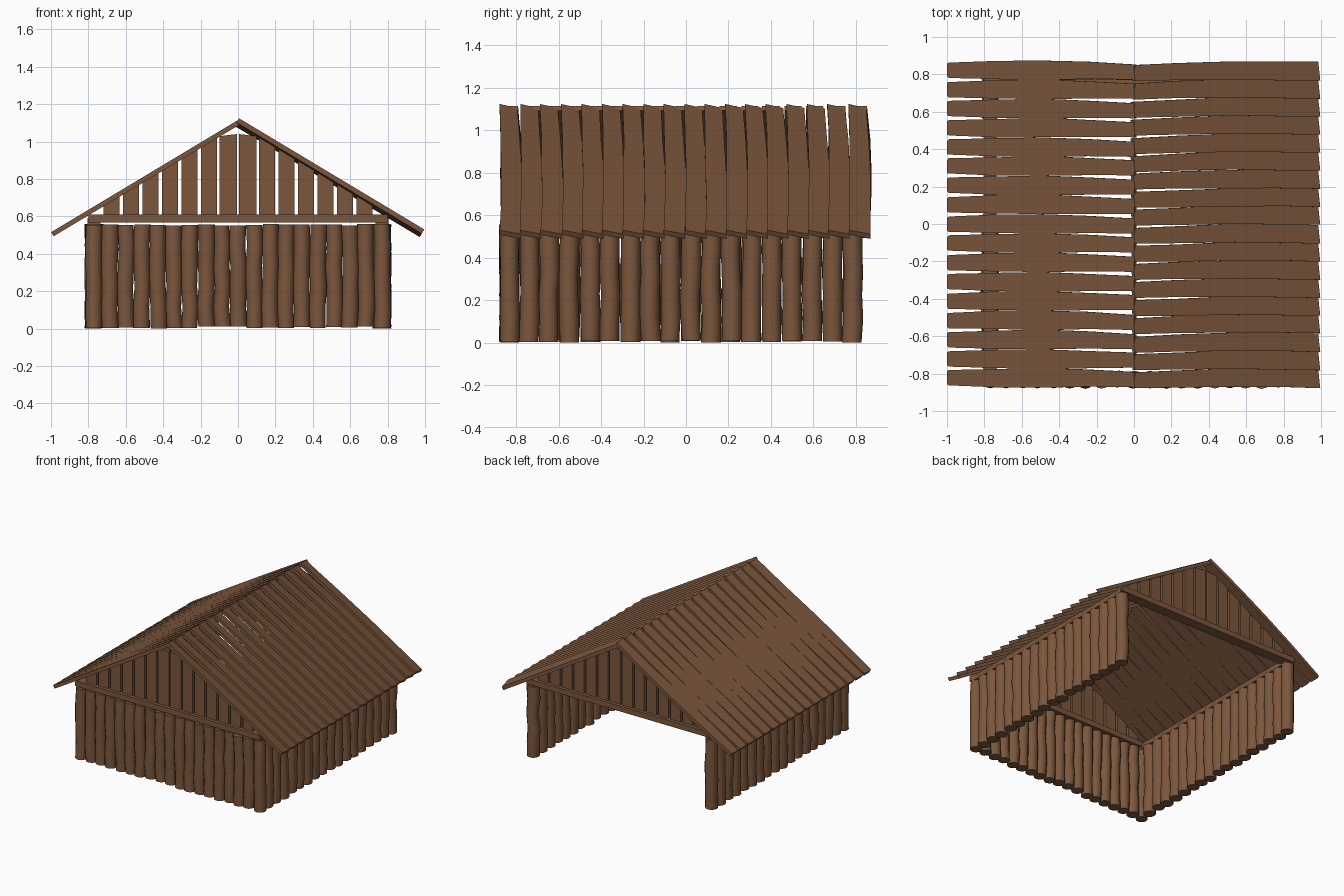
import bpy, bmesh, math, random
from mathutils import Vector

if "Cube" in bpy.data.objects:
    bpy.data.objects.remove(bpy.data.objects["Cube"])
random.seed(4)

wood = bpy.data.materials.new("brown_wood")
wood.diffuse_color = (0.2, 0.095, 0.046, 1)
wood.use_nodes = True
wood.node_tree.nodes["Principled BSDF"].inputs["Base Color"].default_value = wood.diffuse_color


def finish(bm, name, smooth=False):
    bmesh.ops.recalc_face_normals(bm, faces=bm.faces)
    me = bpy.data.meshes.new(name)
    bm.to_mesh(me)
    bm.free()
    me.materials.append(wood)
    ob = bpy.data.objects.new(name, me)
    bpy.context.collection.objects.link(ob)
    if smooth:
        bpy.ops.object.select_all(action='DESELECT')
        ob.select_set(True)
        bpy.context.view_layer.objects.active = ob
        bpy.ops.object.shade_smooth_by_angle(angle=math.radians(45))
    return ob


def loft(bm, rings):
    """Skin a list of equal-sized point rings and cap both ends."""
    vs = [[bm.verts.new(p) for p in r] for r in rings]
    n = len(vs[0])
    for a, b in zip(vs, vs[1:]):
        for i in range(n):
            j = (i + 1) % n
            bm.faces.new((a[i], a[j], b[j], b[i]))
    bm.faces.new(vs[0])
    bm.faces.new(vs[-1])


def log(bm, x, y, r, sides=12):
    """Slightly crooked upright log."""
    z0, z1 = random.uniform(0, 0.012), random.uniform(0.55, 0.56)
    rings = []
    for t in (0, 0.2, 0.4, 0.6, 0.8, 1):
        cx = x + random.uniform(-0.005, 0.005)
        cy = y + random.uniform(-0.005, 0.005)
        rr = r * random.uniform(0.95, 1.03)
        rings.append([(cx + rr * math.cos(2 * math.pi * i / sides),
                       cy + rr * math.sin(2 * math.pi * i / sides),
                       z0 + (z1 - z0) * t) for i in range(sides)])
    loft(bm, rings)


def box(name, x0, x1, y0, y1, z0, z1):
    bm = bmesh.new()
    loft(bm, [[(x0, y0, z), (x1, y0, z), (x1, y1, z), (x0, y1, z)] for z in (z0, z1)])
    return finish(bm, name)


# Log walls: front and two sides, back left open
bm = bmesh.new()
for i in range(19):
    log(bm, -0.77 + i * 1.54 / 18, -0.832, 0.044)
finish(bm, "front_log_wall", True)
for side, name in ((-1, "left_log_wall"), (1, "right_log_wall")):
    bm = bmesh.new()
    for i in range(1, 18):
        log(bm, side * 0.77, -0.835 + i * 1.62 / 17, 0.046)
    finish(bm, name, True)

# Beams on top of the walls
box("front_beam", -0.8, 0.8, -0.87, -0.79, 0.568, 0.61)
box("back_beam", -0.8, 0.8, 0.745, 0.825, 0.568, 0.61)
for side, name in ((-1, "left_beam"), (1, "right_beam")):
    a, b = sorted((side * 0.735, side * 0.805))
    box(name, a, b, -0.84, 0.81, 0.553, 0.592)

# Gable boards cut to the roof slope
for y, name in ((-0.83, "front_gable_boards"), (0.785, "back_gable_boards")):
    bm = bmesh.new()
    for i in range(-7, 7):
        c = (i + 0.5) * 0.104
        w = 0.047 if i in (-1, 0) else 0.043
        x0, x1 = c - w, c + w
        top = [min(1.04, 1.088 - 0.6 * abs(x)) for x in (x0, x1)]
        loft(bm, [[(x0, yy, 0.59), (x1, yy, 0.59), (x1, yy, top[1]), (x0, yy, top[0])]
                  for yy in (y - 0.015, y + 0.015)])
    finish(bm, name)


def roof(name, side, count, y0, y1, stations, tilt):
    """Row of planks from ridge to eave; stations = (run, width, y shift)."""
    slope = Vector((side * 1.0, 0, -0.6)).normalized()
    normal = Vector((side * 0.6, 0, 1.0)).normalized()
    bm = bmesh.new()
    for i in range(count):
        y = y0 + (y1 - y0) * i / (count - 1)
        rings = []
        for run, w, dy in stations:
            base = Vector((0, y + dy + random.uniform(-0.003, 0.003), 1.115)) + slope * run
            ring = []
            for v, h in ((-0.5, 0), (0.5, 0), (0.5, -0.026), (-0.5, -0.026)):
                ring.append(base + Vector((0, v * w, 0)) + normal * (h - v * tilt))
            rings.append(ring)
        loft(bm, rings)
    return finish(bm, name)


# Roof slopes: left planks bulge in the middle, right planks lap like shingles
roof("left_roof_planks", -1, 17, -0.823, 0.823,
     [(0, 0.08, -0.01), (0.3, 0.092, -0.003), (0.58, 0.106, 0), (0.85, 0.098, 0),
      (1.155, 0.082, 0), (1.165, 0.07, 0)], 0)
roof("right_roof_planks", 1, 18, -0.838, 0.805,
     [(0, 0.084, 0), (0.3, 0.091, 0.009), (0.62, 0.099, 0.016), (0.9, 0.1, 0.015),
      (1.155, 0.1, 0.012)], 0.022)
